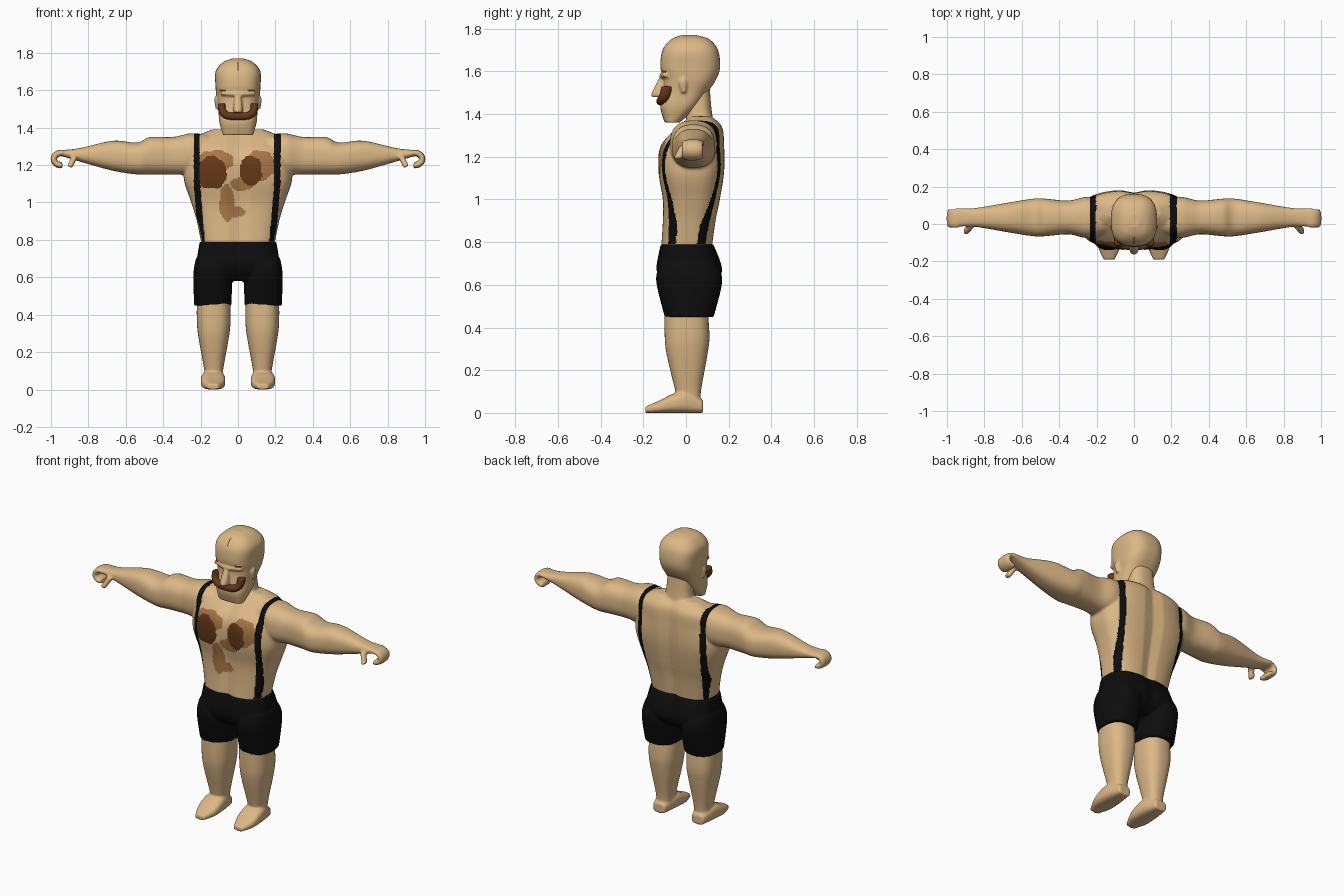
import bpy, bmesh, math
from mathutils import Vector

cube = bpy.data.objects.get("Cube")
if cube:
    bpy.data.objects.remove(cube, do_unlink=True)


def material(name, rgb):
    mat = bpy.data.materials.new(name)
    mat.use_nodes = True
    mat.diffuse_color = (*rgb, 1)
    shader = mat.node_tree.nodes["Principled BSDF"]
    shader.inputs["Base Color"].default_value = (*rgb, 1)
    shader.inputs["Roughness"].default_value = 0.8
    return mat


SKIN, BLACK, DARK, LIGHT = range(4)
palette = [material("skin", (0.72, 0.48, 0.24)),
           material("black cloth", (0.004, 0.004, 0.004)),
           material("dark hair", (0.13, 0.04, 0.01)),
           material("light hair", (0.39, 0.18, 0.06))]


def smooth_rows(rows, steps=6):
    """Catmull-Rom interpolation through rows of numbers."""
    result = []
    last = len(rows) - 1
    for i in range(last):
        neighbours = zip(rows[max(i - 1, 0)], rows[i], rows[i + 1], rows[min(i + 2, last)])
        columns = list(neighbours)
        for k in range(steps):
            t = k / steps
            result.append([b + t / 2 * (c - a + t * (2 * a - 5 * b + 4 * c - d + t * (3 * (b - c) + d - a)))
                           for a, b, c, d in columns])
    return result + [list(rows[last])]


def signed_power(value, exponent):
    return math.copysign(abs(value) ** exponent, value)


def unit_ring(power, count):
    """Points of a rounded square, from an ellipse towards a box as power grows."""
    for k in range(count):
        angle = math.tau * k / count
        yield signed_power(math.cos(angle), 2 / power), signed_power(math.sin(angle), 2 / power)


def skin_rings(bm, rings):
    rings = [[bm.verts.new(point) for point in ring] for ring in rings]
    count = len(rings[0])
    for low, high in zip(rings, rings[1:]):
        for k in range(count):
            after = (k + 1) % count
            bm.faces.new((low[k], low[after], high[after], high[k]))
    bm.faces.new(rings[0][::-1])
    bm.faces.new(rings[-1])


def loft(bm, axis, rows, power=2.5, centre=0, side=1, groove=0):
    """Rows hold position along the axis, half width about the centre, then low and high limits."""
    rings = []
    for position, half, low, high in smooth_rows(rows):
        ring = []
        for c, s in unit_ring(power, 48):
            a = centre + c * half
            b = (low + high + s * (high - low)) / 2
            b -= groove * s * math.exp(-(a / 0.03) ** 2)
            x, y, z = {"x": (position, a, b), "y": (a, position, b), "z": (a, b, position)}[axis]
            ring.append((x * side, y, z))
        rings.append(ring)
    skin_rings(bm, rings)


def tube(bm, points, thick, depth, side=1):
    """Sweep a rounded section along points; depth is measured along y."""
    points = [Vector(point) for point in smooth_rows(points)]
    rings = []
    for i, point in enumerate(points):
        along = points[min(i + 1, len(points) - 1)] - points[max(i - 1, 0)]
        across = Vector((-along.z, 0, along.x)).normalized()
        ring = [point + across * thick * c + Vector((0, depth * s, 0)) for c, s in unit_ring(2.5, 20)]
        rings.append([(p.x * side, p.y, p.z) for p in ring])
    skin_rings(bm, rings)


def finish(name, bm, voxel, paint, iterations=3):
    """Fuse overlapping parts into one skin, soften it and colour its faces."""
    bmesh.ops.recalc_face_normals(bm, faces=bm.faces)
    mesh = bpy.data.meshes.new(name)
    bm.to_mesh(mesh)
    bm.free()
    ob = bpy.data.objects.new(name, mesh)
    bpy.context.collection.objects.link(ob)
    remesh = ob.modifiers.new("fuse", "REMESH")
    remesh.mode = "VOXEL"
    remesh.voxel_size = voxel
    soften = ob.modifiers.new("soften", "SMOOTH")
    soften.iterations = iterations
    graph = bpy.context.evaluated_depsgraph_get()
    fused = bpy.data.meshes.new_from_object(ob.evaluated_get(graph))
    ob.modifiers.clear()
    ob.data = fused
    fused.materials.clear()
    for mat in palette:
        fused.materials.append(mat)
    for face in fused.polygons:
        face.use_smooth = True
        face.material_index = paint(face.center, face.normal)


def inside(p, spots):
    """Is the point in any of the wobbly ovals, given as x, z, half width and half height?"""
    wobble = 1 + 0.15 * math.sin(70 * p.x + 2) * math.sin(60 * p.z)
    return any(((p.x - x) / w) ** 2 + ((p.z - z) / h) ** 2 < wobble for x, z, w, h in spots)


# Chest hair and shoulder straps
DARK_CHEST = [(-0.14, 1.16, 0.08, 0.09), (0.07, 1.17, 0.06, 0.08)]
LIGHT_CHEST = [(-0.12, 1.22, 0.1, 0.06), (0.12, 1.2, 0.08, 0.08), (0.02, 1.1, 0.06, 0.04),
               (-0.06, 1, 0.04, 0.1), (-0.01, 0.95, 0.05, 0.03)]


def paint_torso(p, normal):
    taper = min(max((1.1 - p.z) / 0.3, 0), 1)
    strap_x = (0.21 if p.x > 0 else 0.22) - 0.025 * taper
    if abs(abs(p.x) - strap_x) < 0.017 and p.z > 0.79 and abs(normal.x) < 0.93 and normal.z > -0.8:
        return BLACK
    if normal.y < -0.2:
        if inside(p, DARK_CHEST):
            return DARK
        if inside(p, LIGHT_CHEST):
            return LIGHT
    return SKIN


# Torso and neck
bm = bmesh.new()
loft(bm, "z", [(0.75, 0.19, -0.12, 0.12), (0.9, 0.22, -0.11, 0.14), (1, 0.25, -0.11, 0.16),
               (1.13, 0.29, -0.13, 0.18), (1.25, 0.27, -0.12, 0.18), (1.34, 0.24, -0.04, 0.17),
               (1.39, 0.14, 0.02, 0.12)], power=2.9, groove=0.015)
loft(bm, "z", [(1.3, 0.1, 0, 0.14), (1.42, 0.08, 0, 0.12), (1.55, 0.07, 0, 0.11)])

# Arms, with fingers curled round an open fist and a short thumb
curl = [math.radians(angle) for angle in range(100, -120, -20)]
fingers = [(0.945 + 0.04 * math.cos(a), 0.03, 1.232 + 0.033 * math.sin(a)) for a in curl]
for side in (1, -1):
    loft(bm, "x", [(0.15, 0.09, 1.18, 1.36), (0.25, 0.11, 1.15, 1.37), (0.35, 0.09, 1.15, 1.35),
                   (0.47, 0.1, 1.15, 1.35), (0.54, 0.1, 1.15, 1.32), (0.67, 0.08, 1.17, 1.33),
                   (0.85, 0.05, 1.22, 1.29), (0.95, 0.05, 1.25, 1.28)], centre=0.035, side=side)
    tube(bm, fingers, 0.017, 0.05, side)
    tube(bm, [(0.87, -0.01, 1.25), (0.9, -0.04, 1.19)], 0.015, 0.02, side)
finish("upper_body", bm, 0.0075, paint_torso)

# Head with nose, brow ridge and ears
MARKS = [(-0.08, 1.6, 0.02, 0.007), (0.07, 1.6, 0.02, 0.007), (0, 1.73, 0.004, 0.02)]


def paint_head(p, normal):
    return DARK if normal.y < -0.1 and inside(p, MARKS) else SKIN


bm = bmesh.new()
loft(bm, "z", [(1.36, 0.08, -0.1, -0.03), (1.43, 0.1, -0.12, 0.05), (1.5, 0.105, -0.11, 0.1),
               (1.56, 0.115, -0.105, 0.14), (1.62, 0.12, -0.12, 0.16), (1.7, 0.12, -0.11, 0.15),
               (1.75, 0.08, -0.07, 0.11), (1.77, 0.03, -0.02, 0.05)], power=2.7)
loft(bm, "z", [(1.48, 0.02, -0.16, -0.09), (1.5, 0.025, -0.16, -0.09), (1.58, 0.015, -0.12, -0.09)])
tube(bm, [(-0.09, -0.09, 1.585), (0, -0.11, 1.58), (0.09, -0.09, 1.585)], 0.012, 0.015)
for side in (1, -1):
    loft(bm, "z", [(1.5, 0.01, -0.02, 0), (1.55, 0.016, -0.035, 0.005), (1.57, 0.01, -0.02, 0)],
         centre=0.11, side=side)
finish("head", bm, 0.006, paint_head)

# Horseshoe moustache
bm = bmesh.new()
sweep = [math.radians(angle) for angle in range(0, 181, 15)]
tube(bm, [(0.088 * signed_power(math.cos(a), 0.6), -0.09 - 0.023 * math.sin(a),
           1.53 - 0.07 * abs(math.sin(a)) ** 0.6) for a in sweep], 0.02, 0.026)
finish("moustache", bm, 0.005, lambda p, normal: DARK)

# Shorts
bm = bmesh.new()
loft(bm, "z", [(0.58, 0.1, -0.08, 0.1), (0.62, 0.2, -0.12, 0.15), (0.68, 0.22, -0.14, 0.17),
               (0.79, 0.205, -0.12, 0.13)], power=2.9, groove=0.01)
for side in (1, -1):
    loft(bm, "z", [(0.45, 0.1, -0.1, 0.13), (0.62, 0.103, -0.14, 0.17), (0.7, 0.09, -0.12, 0.14)],
         centre=0.135, side=side)
finish("shorts", bm, 0.0075, lambda p, normal: BLACK)

# Legs and bare feet
for name, side in (("left_leg", 1), ("right_leg", -1)):
    bm = bmesh.new()
    loft(bm, "z", [(0.03, 0.05, -0.04, 0.07), (0.1, 0.05, -0.05, 0.07), (0.27, 0.08, -0.09, 0.1),
                   (0.36, 0.09, -0.1, 0.11), (0.5, 0.09, -0.1, 0.1)], centre=0.13, side=side)
    loft(bm, "y", [(0.08, 0.04, 0, 0.06), (0, 0.06, 0, 0.1), (-0.06, 0.065, 0, 0.09),
                   (-0.12, 0.06, 0, 0.06), (-0.19, 0.03, 0, 0.03)], power=2.9, centre=0.133, side=side)
    finish(name, bm, 0.007, lambda p, normal: SKIN)
